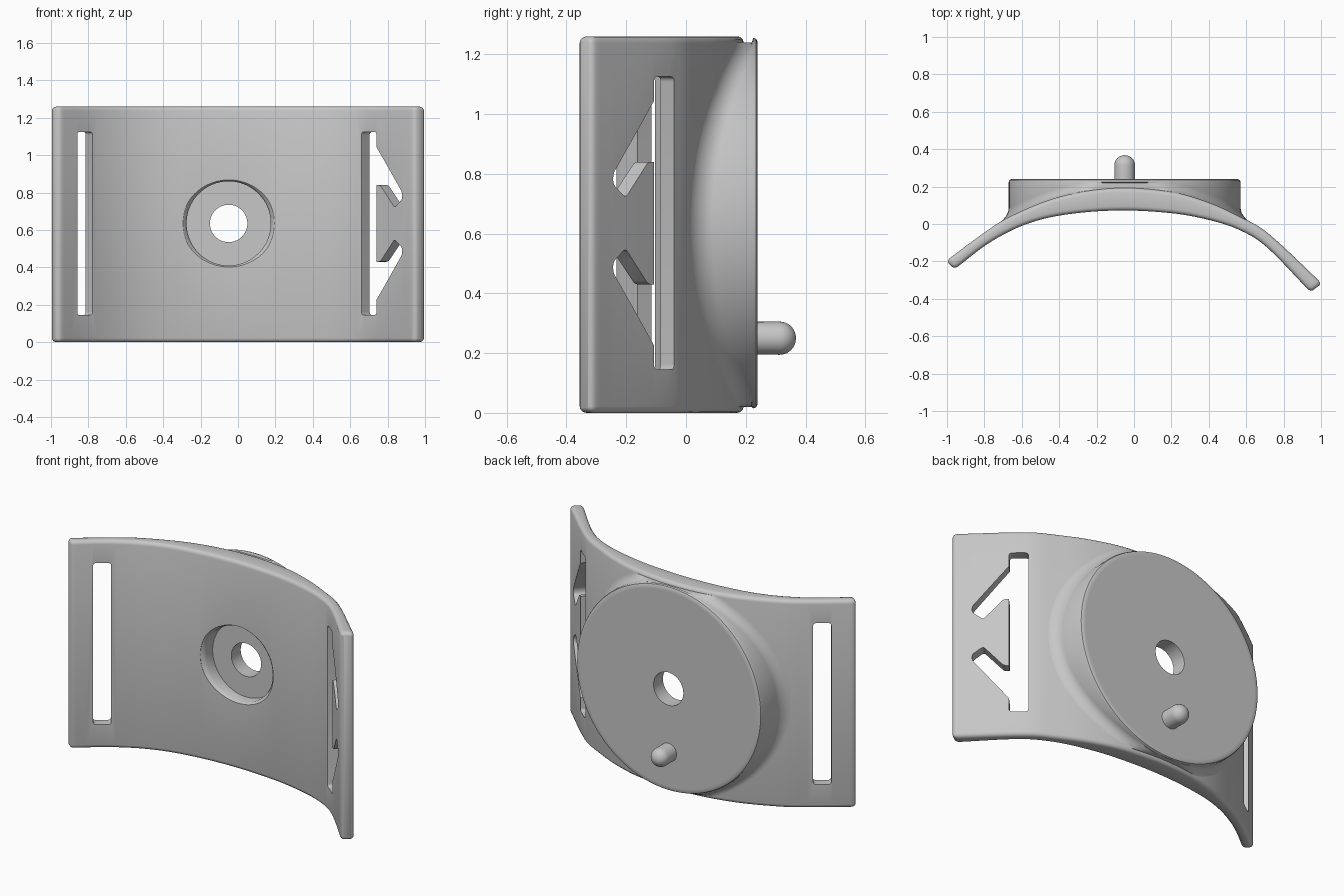
import bpy, bmesh, math
from mathutils import Matrix, Vector

if "Cube" in bpy.data.objects:
    bpy.data.objects.remove(bpy.data.objects["Cube"], do_unlink=True)

HEIGHT = 1.26
CX, CZ = -0.05, 0.635          # axis of the mounting disc
INNER = [(-0.96, -0.242), (-0.78, -0.105), (-0.6, -0.01), (-0.4, 0.045), (-0.1, 0.072),
         (0.2, 0.058), (0.4, 0.022), (0.56, -0.03), (0.7, -0.115), (0.945, -0.365)]
OUTER = [(-1.005, -0.198), (-0.82, -0.06), (-0.673, 0.035), (-0.4, 0.145), (-0.1, 0.192),
         (0.2, 0.172), (0.4, 0.115), (0.565, 0.04), (0.705, -0.04), (1.005, -0.318)]

GREY = (0.57, 0.57, 0.57, 1)
grey = bpy.data.materials.new("plain grey")
grey.use_nodes = True
grey.diffuse_color = GREY
grey.node_tree.nodes["Principled BSDF"].inputs["Base Color"].default_value = GREY


def curve_y(pts, x):
    """Smooth cubic height through the points."""
    def slope(i):
        a, b = pts[max(i - 1, 0)], pts[min(i + 1, len(pts) - 1)]
        return (b[1] - a[1]) / (b[0] - a[0])
    i = 0
    while i < len(pts) - 2 and x > pts[i + 1][0]:
        i += 1
    (x0, y0), (x1, y1) = pts[i], pts[i + 1]
    w = x1 - x0
    t = min(max((x - x0) / w, 0), 1)
    h = t * t * (3 - 2 * t)
    return (y0 * (1 - h) + y1 * h + w * slope(i) * t * (1 - t) ** 2
            - w * slope(i + 1) * t * t * (1 - t))


def finish(name, bm):
    """Make the closed mesh face outward and add it to the scene."""
    bm.normal_update()
    bmesh.ops.recalc_face_normals(bm, faces=bm.faces[:])
    if bm.calc_volume(signed=True) < 0:
        bmesh.ops.reverse_faces(bm, faces=bm.faces[:])
    mesh = bpy.data.meshes.new(name)
    bm.to_mesh(mesh)
    bm.free()
    obj = bpy.data.objects.new(name, mesh)
    bpy.context.collection.objects.link(obj)
    mesh.materials.append(grey)
    return obj


def skin(name, loops):
    """Closed solid through a row of matching vertex loops."""
    bm = bmesh.new()
    rows = [[bm.verts.new(p) for p in loop] for loop in loops]
    for a, b in zip(rows, rows[1:]):
        n = len(a)
        for k in range(n):
            bm.faces.new((a[k], a[(k + 1) % n], b[(k + 1) % n], b[k]))
    bm.faces.new(rows[0][::-1])
    bm.faces.new(rows[-1])
    return finish(name, bm)


def lathe(name, cx, cz, rings, steps=96):
    """Rings of (radius, y, follows_band) turned around the y axis."""
    loops = []
    for r, y, follow in rings:
        loop = []
        margin = 0.02 if follow else 0.004
        for k in range(steps):
            a = math.tau * k / steps
            x = cx + r * math.cos(a)
            z = min(max(cz + r * math.sin(a), margin), HEIGHT - margin)
            loop.append((x, min(y + curve_y(OUTER, x), 0.22) if follow else y, z))
        loops.append(loop)
    return skin(name, loops)


def cutter(name, outline, centre, angle, corner=0.018):
    """Prism with rounded corners, facing along the local band normal."""
    pose = Matrix.Translation((*centre, 0)) @ Matrix.Rotation(math.radians(angle), 4, "Z")
    points = []
    for i, p in enumerate(outline):
        p, a, b = (Vector(q) for q in (p, outline[i - 1], outline[(i + 1) % len(outline)]))
        start, end = p + (a - p).normalized() * corner, p + (b - p).normalized() * corner
        for t in (0, 0.25, 0.5, 0.75, 1):
            points.append(start * (1 - t) ** 2 + p * 2 * t * (1 - t) + end * t * t)
    return skin(name, [[pose @ Vector((u, y, z)) for u, z in points] for y in (-0.2, 0.2)])


def select(obj):
    bpy.ops.object.select_all(action="DESELECT")
    bpy.context.view_layer.objects.active = obj
    obj.select_set(True)


def width(mesh):
    xs = [v.co.x for v in mesh.vertices]
    return max(xs) - min(xs) if xs else 0


def cut(obj, tool):
    """Subtract the tool, trying the next solver if the body is lost."""
    whole = obj.data
    for solver in ("EXACT", "MANIFOLD", "FLOAT"):
        obj.data = whole.copy()
        mod = obj.modifiers.new("Cut", "BOOLEAN")
        mod.operation, mod.solver, mod.object = "DIFFERENCE", solver, tool
        select(obj)
        bpy.ops.object.modifier_apply(modifier=mod.name)
        if abs(width(obj.data) - width(whole)) < 0.01:
            return
    obj.data = whole


# Curved band: rounded cross-sections swept along the arc, with rounded ends
ROUND, LENGTH = 0.022, 2.25


def section(t, radius):
    ends = []
    for pts in (INNER, OUTER):
        x = pts[0][0] + (pts[-1][0] - pts[0][0]) * t
        ends.append(Vector((x, curve_y(pts, x), 0)))
    across = (ends[1] - ends[0]).normalized()
    loop = []
    for corner, (side, top) in enumerate(((1, 1), (0, 1), (0, 0), (1, 0))):
        core = ends[side] + across * (-ROUND if side else ROUND)
        core.z = HEIGHT - ROUND if top else ROUND
        for k in range(4):
            a = math.pi / 2 * (corner + k / 3)
            loop.append(core + radius * (across * math.cos(a) + Vector((0, 0, math.sin(a)))))
    return loop


tips = [(ROUND * (1 - math.cos(a)) / LENGTH, ROUND * math.sin(a))
        for a in map(math.radians, (15, 40, 65, 90))]
body = [(i / 56, ROUND) for i in range(1, 56)]
columns = tips + body + [(1 - t, r) for t, r in reversed(tips)]
band = skin("curved_band", [section(t, r) for t, r in columns])

# Round mounting disc with a fillet flowing onto the band
R, F = 0.62, 0.05
rings = [(0.3, 0.155, False), (R + F, -0.015, True)]
for k in range(7):
    t = math.pi / 2 * k / 6
    rings.append((R + F * (1 - math.sin(t)), F * (1 - math.cos(t)) - 0.001, True))
rings += [(R, 0.225, False), (R - 0.004, 0.235, False), (R - 0.015, 0.24, False),
          (R - 0.03, 0.24, False)]
disc = lathe("mounting_disc", CX, CZ, rings)

# Locating pin with a domed tip
P = 0.055
rings = [(P, 0.2, False)] + [(P * math.cos(math.pi / 2 * k / 8) + 0.0005,
                              0.313 + P * math.sin(math.pi / 2 * k / 8), False) for k in range(9)]
pin = lathe("locating_pin", CX, 0.25, rings, 32)


# Strap slots and the hook-shaped openings beside the left one
def slot(half):
    return [(-half, 0.145), (half, 0.145), (half, 1.125), (-half, 1.125)]


hook = [(0, 1.107), (0.25, 0.80), (0.25, 0.765), (0.19, 0.72), (0.08, 0.84), (0, 0.84)]
left_pose = ((0.742, -0.075), -44)
cutters = [cutter("right_slot_cutter", slot(0.05), (-0.855, -0.085), 37),
           cutter("left_slot_cutter", slot(0.052), *left_pose),
           cutter("upper_hook_cutter", hook, *left_pose, 0.015),
           cutter("lower_hook_cutter", [(u, 2 * CZ - z) for u, z in hook], *left_pose, 0.015)]

# Centre hole and the wider recess on the front, with an eased rim
bore = lathe("bore_cutter", CX, CZ, [(0.1, -0.3, False), (0.1, 0.4, False)], 64)
recess = lathe("recess_cutter", CX, CZ, [(0.245, -0.2, False), (0.245, 0.062, False),
               (0.233, 0.072, False), (0.225, 0.088, False), (0.225, 0.15, False)])
for tool in cutters + [bore, recess]:
    cut(band, tool)
cut(disc, bore)
for tool in cutters + [bore, recess]:
    bpy.data.objects.remove(tool, do_unlink=True)

# Smooth shading with crisp edges
for obj in (band, disc, pin):
    select(obj)
    bpy.ops.object.shade_smooth_by_angle(angle=math.radians(35))
